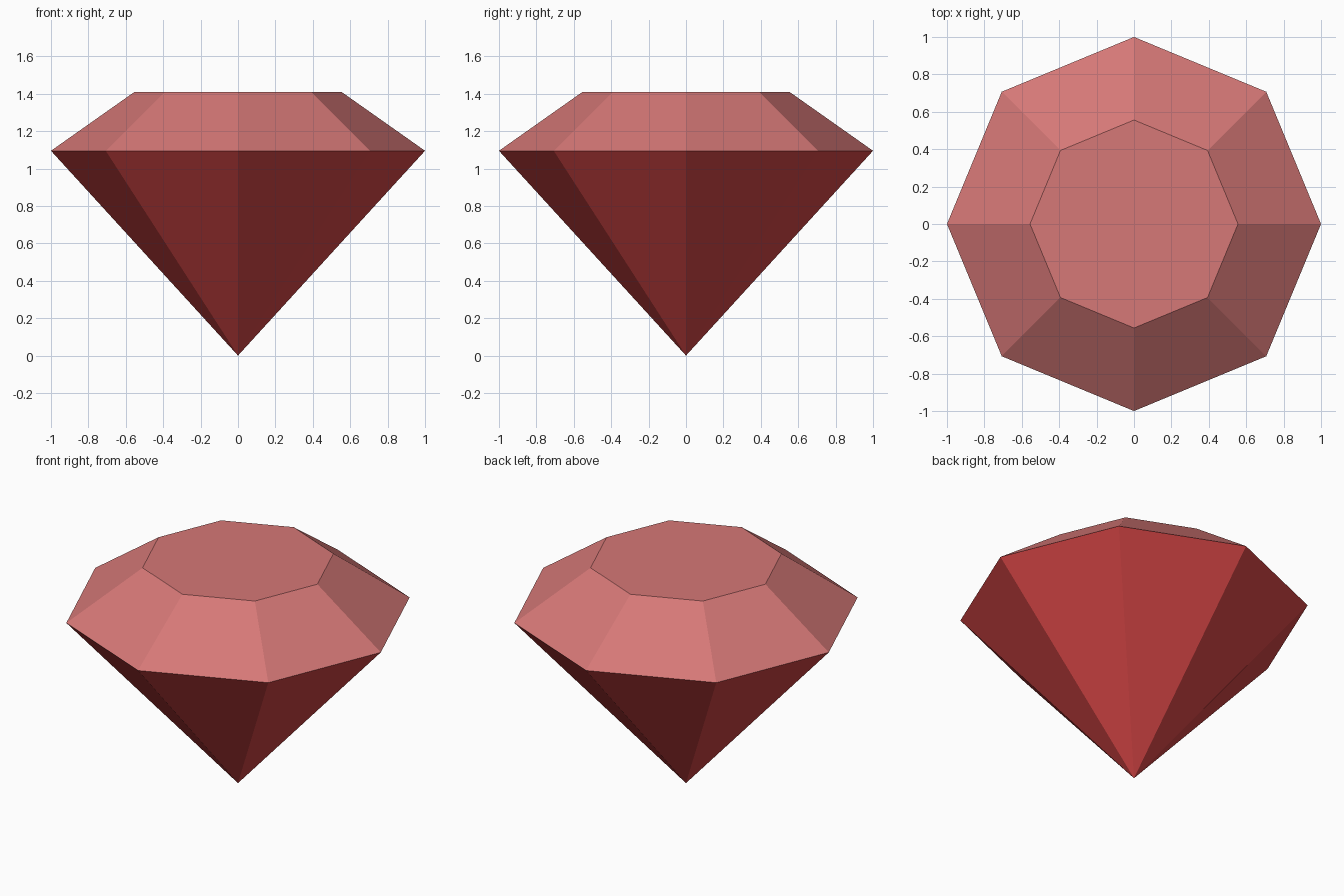
import bpy, bmesh

if "Cube" in bpy.data.objects:
    bpy.data.objects.remove(bpy.data.objects["Cube"])

SIDES = 8
GIRDLE_Z, TABLE_Z = 1.095, 1.408
GIRDLE_R, TABLE_R = 1.0, 0.556


def material(name, color):
    m = bpy.data.materials.new(name)
    m.diffuse_color = (*color, 1.0)
    m.use_nodes = True
    m.node_tree.nodes["Principled BSDF"].inputs["Base Color"].default_value = m.diffuse_color
    return m


bm = bmesh.new()

# girdle octagon, then crown raised and narrowed to the flat table
girdle = bmesh.ops.create_circle(bm, cap_ends=False, segments=SIDES, radius=GIRDLE_R)["verts"]
for v in girdle:
    v.co.z = GIRDLE_Z
rim = list(bm.edges)
crown = bmesh.ops.extrude_edge_only(bm, edges=rim)["geom"]
table = [v for v in crown if isinstance(v, bmesh.types.BMVert)]
for v in table:
    v.co.x *= TABLE_R / GIRDLE_R
    v.co.y *= TABLE_R / GIRDLE_R
    v.co.z = TABLE_Z
bmesh.ops.contextual_create(bm, geom=[e for e in crown if isinstance(e, bmesh.types.BMEdge)
                                      and all(v in table for v in e.verts)])

# pavilion facets running down to the point
tip = bm.verts.new((0, 0, 0))
for e in rim:
    bm.faces.new((*e.verts, tip))

bmesh.ops.recalc_face_normals(bm, faces=bm.faces)

# lighter crown above the girdle, deeper red below
for f in bm.faces:
    f.smooth = False
    f.material_index = 0 if f.calc_center_median().z > GIRDLE_Z else 1

mesh = bpy.data.meshes.new("gemstone")
bm.to_mesh(mesh)
bm.free()
mesh.materials.append(material("pale red crown", (0.672, 0.188, 0.184)))
mesh.materials.append(material("deep red pavilion", (0.672, 0.061, 0.061)))
bpy.context.collection.objects.link(bpy.data.objects.new("gemstone", mesh))
